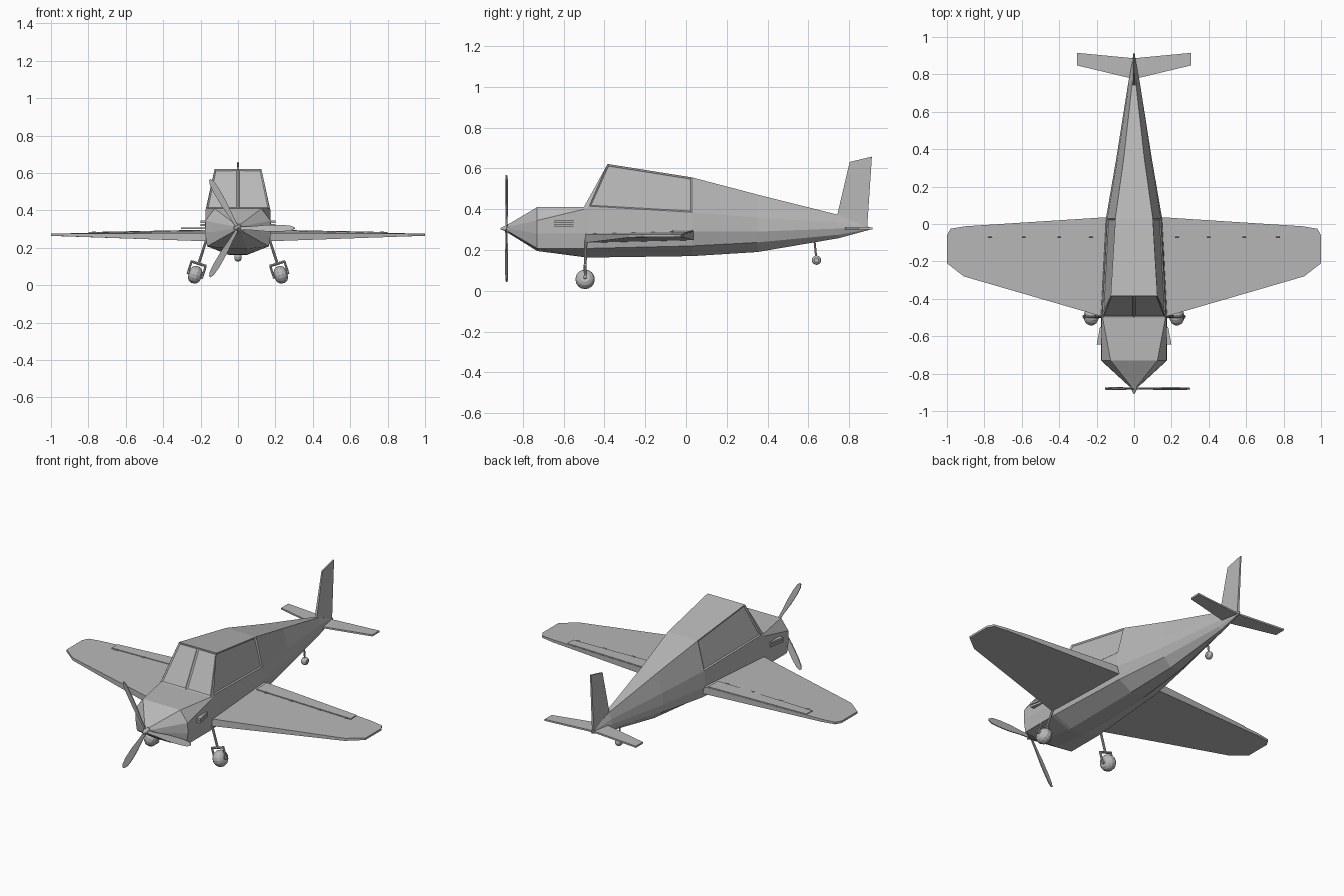
import bpy, bmesh, math
from mathutils import Matrix, Vector

if "Cube" in bpy.data.objects:
    bpy.data.objects.remove(bpy.data.objects["Cube"])

paint = bpy.data.materials.new("grey paint")
paint.diffuse_color = (0.48, 0.48, 0.48, 1)
paint.use_nodes = True
paint.node_tree.nodes["Principled BSDF"].inputs["Base Color"].default_value = paint.diffuse_color


def finish(name, bm):
    bmesh.ops.recalc_face_normals(bm, faces=bm.faces[:])
    me = bpy.data.meshes.new(name)
    bm.to_mesh(me)
    bm.free()
    me.materials.append(paint)
    ob = bpy.data.objects.new(name, me)
    bpy.context.collection.objects.link(ob)
    return ob


def slab(name, low, high):
    """Closed solid between two matching outlines."""
    bm = bmesh.new()
    a = [bm.verts.new(p) for p in low]
    b = [bm.verts.new(p) for p in high]
    bm.faces.new(a)
    bm.faces.new(b)
    n = len(a)
    for i in range(n):
        j = (i + 1) % n
        bm.faces.new((a[i], a[j], b[j], b[i]))
    return finish(name, bm)


def tube(name, p, q, r1, r2=None, seg=8):
    p, q = Vector(p), Vector(q)
    d = q - p
    bm = bmesh.new()
    bmesh.ops.create_cone(bm, cap_ends=True, segments=seg, radius1=r1,
                          radius2=r1 if r2 is None else r2, depth=d.length)
    m = Matrix.Translation((p + q) / 2) @ d.to_track_quat('Z', 'Y').to_matrix().to_4x4()
    bm.transform(m)
    return finish(name, bm)


def wheel(name, centre, axis, r, half_width):
    """Fat tyre turned from a rounded profile."""
    prof = [(0, 1), (0.5, 1), (0.82, 0.72), (1, 0.28), (1, -0.28), (0.82, -0.72), (0.5, -1), (0, -1)]
    bm = bmesh.new()
    vs = [bm.verts.new((a * r, 0, b * half_width)) for a, b in prof]
    es = [bm.edges.new(e) for e in zip(vs, vs[1:])]
    bmesh.ops.spin(bm, geom=vs + es, cent=(0, 0, 0), axis=(0, 0, 1), angle=2 * math.pi, steps=16)
    bmesh.ops.remove_doubles(bm, verts=bm.verts[:], dist=1e-4)
    bm.transform(Matrix.Translation(centre) @ Vector(axis).to_track_quat('Z', 'Y').to_matrix().to_4x4())
    return finish(name, bm)


# Fuselage: y, y of top, then (half width, z) of top, sill, middle, chine, keel
sections = [
    (-0.87, -0.87, .014, .327, .022, .315, .024, .304, .02, .290, .01, .282),
    (-0.73, -0.73, .125, .41, .174, .345, .176, .28, .165, .208, .05, .195),
    (-0.50, -0.50, .168, .412, .174, .40, .176, .28, .165, .208, .05, .165),
    (-0.475, -0.385, .125, .622, .17, .415, .176, .28, .164, .208, .05, .163),
    (-0.28, None, 0, 0, 0, 0, 0, 0, .155, .21, .05, .155),
    (0.03, 0.03, .10, .556, .143, .385, .15, .29, .13, .22, .045, .17),
    (0.35, 0.35, .055, .472, .088, .358, .095, .29, .08, .237, .03, .19),
    (0.75, 0.75, .010, .372, .026, .335, .032, .305, .022, .275, .008, .258),
    (0.90, 0.90, .003, .312, .004, .309, .005, .306, .004, .302, .002, .299),
]
sections = [s for s in sections if s[1] is not None]
bm = bmesh.new()
rings = []
for y, yt, *v in sections:
    half = [(v[2 * i], yt if i == 0 else y, v[2 * i + 1]) for i in range(5)]
    ring = [(0, half[0][1], half[0][2])] + half + [(0, y, half[4][2])]
    ring += [(-x, yy, z) for x, yy, z in reversed(half)]
    rings.append([bm.verts.new(p) for p in ring])
panes = []
n = 12
for s, (a, b) in enumerate(zip(rings, rings[1:])):
    for k in range(n):
        j = (k + 1) % n
        f = bm.faces.new((a[k], a[j], b[j], b[k]))
        if (s == 2 and k in (0, 11)) or (s == 3 and k in (1, 10)):
            panes.append(f)
bm.faces.new(rings[0])
bm.faces.new(rings[-1])
bmesh.ops.recalc_face_normals(bm, faces=bm.faces[:])
# Recessed windscreen and side windows
bmesh.ops.inset_individual(bm, faces=panes, thickness=0.011, depth=-0.006)
finish("fuselage", bm)


# Wing surface height at a point, side = +1 top or -1 underside
def wing_z(x, y, side, extra=0.0):
    t = abs(x)
    return 0.262 + 0.008 * t + 0.03 * (y + 0.24) * (1 - t) + side * (0.025 - 0.019 * t) + extra


wing_plan = [(.05, -.53), (.17, -.495), (.91, -.28), (1, -.21), (1, -.06), (.98, -.025), (.90, -.012), (.12, .038), (.05, .038)]
flap_plan = [(.17, -.065), (.80, -.065), (.80, -.008), (.17, .032)]
tail_plan = [(0, .77), (.03, .782), (.305, .848), (.305, .915), (.02, .888), (0, .888)]

for s, side in ((1, "left"), (-1, "right")):
    slab(side + "_wing", [(s * x, y, wing_z(x, y, -1)) for x, y in wing_plan],
         [(s * x, y, wing_z(x, y, 1)) for x, y in wing_plan])
    slab(side + "_flap", [(s * x, y, wing_z(x, y, 1, -.004)) for x, y in flap_plan],
         [(s * x, y, wing_z(x, y, 1, .005)) for x, y in flap_plan])
    for i, x in enumerate((.23, .40, .59, .77)):
        z = wing_z(x, -.065, 1)
        tube(f"{side}_hinge_{i}", (s * (x - .01), -.066, z + .003), (s * (x + .01), -.066, z + .003), .005)
    slab(side + "_tailplane", [(s * x, y, .300) for x, y in tail_plan],
         [(s * x, y, .310) for x, y in tail_plan])

    # Exhaust slats on the cowling
    for i, z in enumerate((.322, .339)):
        plan = [(.16, -.645), (.20, -.645), (.182, -.55), (.16, -.55)]
        slab(f"{side}_exhaust_{i}", [(s * x, y, z - .006) for x, y in plan],
             [(s * x, y, z + .006) for x, y in plan])

    # Main gear: leg, fork, axle and wheel, splayed outward
    down = Vector((s * .30, 0, -.954))
    out = Vector((s * .954, 0, .30))
    hub = Vector((s * .229, -.495, .056))
    crown = hub - down * .062
    tube(side + "_gear_leg", (s * .160, -.49, .27), crown, .007)
    tube(side + "_fork_crown", crown - out * .043, crown + out * .043, .007)
    for i, e in enumerate((-1, 1)):
        tube(f"{side}_fork_arm_{i}", crown + out * .04 * e, hub + out * .04 * e, .006)
    tube(side + "_axle", hub - out * .045, hub + out * .045, .009)
    wheel(side + "_wheel", hub, out, .047, .034)

# Fin
fin = [(.742, .33), (.742, .372), (.803, .632), (.912, .658), (.888, .30)]
slab("fin", [(-.007 + (z > .5) * .003, y, z) for y, z in fin],
     [(.007 - (z > .5) * .003, y, z) for y, z in fin])

# Tail wheel
tube("tail_wheel_strut", (0, .63, .25), (0, .64, .15), .005)
wheel("tail_wheel", (0, .64, .15), (1, 0, 0), .023, .018)

# Spinner and three-bladed propeller
tube("spinner", (0, -.86, .305), (0, -.91, .305), .026, .003, 10)
blade = [(.01, .008), (.07, .010), (.15, .017), (.23, .018), (.28, .014), (.30, .005)]
outline = blade + [(r, -w) for r, w in reversed(blade)]
for i in range(3):
    a = math.radians(120 * i)
    ca, sa = math.cos(a), math.sin(a)

    def place(y):
        return [(r * ca - w * sa, -.88 + y + w * .25, .305 + r * sa + w * ca) for r, w in outline]
    slab(f"propeller_blade_{i}", place(-.003), place(.003))
